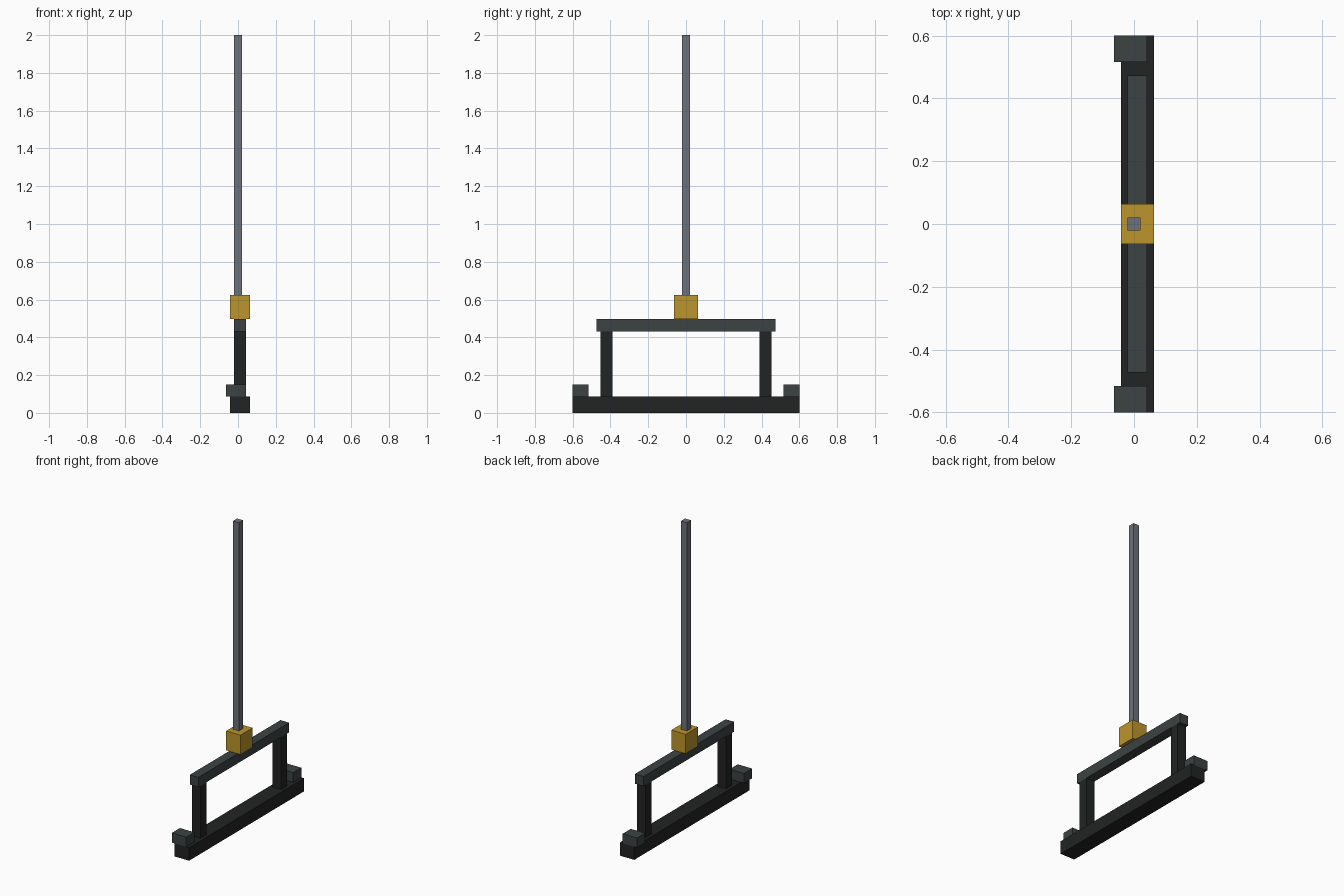
import bpy

cube = bpy.data.objects.get("Cube")
if cube:
    bpy.data.objects.remove(cube, do_unlink=True)


def linear(c):
    c /= 255
    return c / 12.92 if c <= 0.04045 else ((c + 0.055) / 1.055) ** 2.4


def material(name, *rgb):
    color = [linear(c) for c in rgb] + [1]
    mat = bpy.data.materials.new(name)
    mat.use_nodes = True
    mat.diffuse_color = color
    bsdf = mat.node_tree.nodes["Principled BSDF"]
    bsdf.inputs["Base Color"].default_value = color
    return mat


def box(name, mat, x, y, z):
    """Box spanning the given (min, max) ranges."""
    spans = (x, y, z)
    bpy.ops.mesh.primitive_cube_add(size=1, location=[(a + b) / 2 for a, b in spans])
    obj = bpy.context.object
    obj.name = name
    obj.scale = [b - a for a, b in spans]
    bpy.ops.object.transform_apply(location=False, rotation=False, scale=True)
    obj.data.materials.append(mat)


black = material("near black", 34, 35, 35)
slate = material("dark slate", 60, 66, 66)
gold = material("gold", 189, 149, 44)
steel = material("steel grey", 110, 114, 122)

# Bottom beam with a raised block at each end and two posts
box("base_beam", black, (-0.042, 0.063), (-0.6, 0.6), (0, 0.086))
for side, s in (("front", -1), ("back", 1)):
    box(side + "_end_block", slate, (-0.063, 0.042), sorted((s * 0.516, s * 0.6)), (0.086, 0.15))
    box(side + "_post", black, (-0.021, 0.042), sorted((s * 0.389, s * 0.452)), (0.086, 0.432))

# Top rail, socket and long rod
box("top_rail", slate, (-0.021, 0.042), (-0.473, 0.473), (0.432, 0.496))
box("socket", gold, (-0.042, 0.063), (-0.063, 0.063), (0.496, 0.624))
box("rod", steel, (-0.021, 0.021), (-0.021, 0.021), (0.624, 2))
